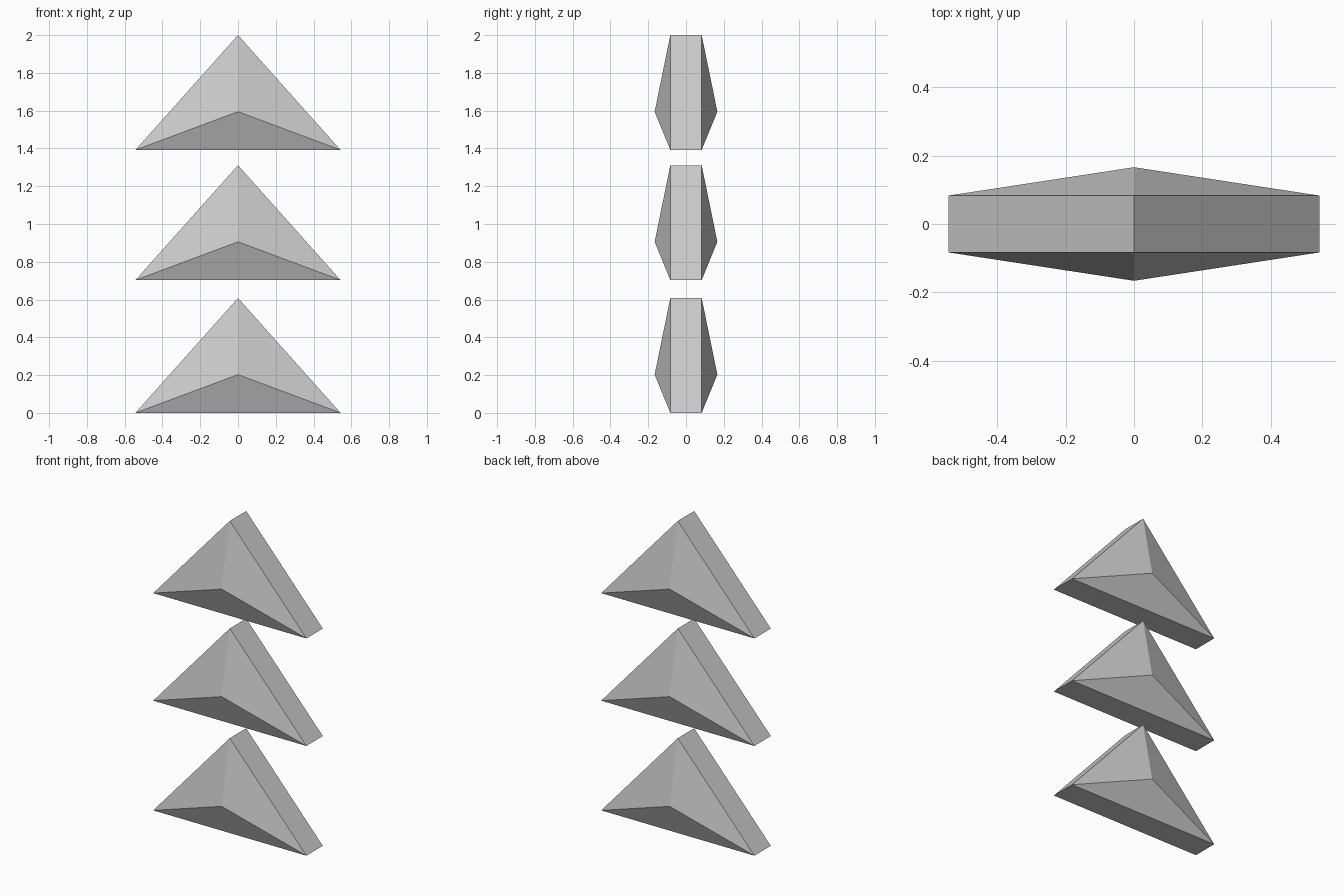
import bpy
import bmesh

if "Cube" in bpy.data.objects:
    bpy.data.objects.remove(bpy.data.objects["Cube"])

HALF_W, HEIGHT = 0.543, 0.608   # triangle profile
RIM_Y, PEAK_Y = 0.083, 0.166    # half depth at the rim and at the centre point


def faceted_triangle(name, z):
    """Triangular plate whose front and back rise to a centre point."""
    bm = bmesh.new()
    profile = [(-HALF_W, 0), (HALF_W, 0), (0, HEIGHT)]
    face = bm.faces.new([bm.verts.new((x, -RIM_Y, h)) for x, h in profile])

    # Thickness
    bm.normal_update()
    moved = bmesh.ops.extrude_face_region(bm, geom=[face], use_keep_orig=True)
    new_verts = [g for g in moved["geom"] if isinstance(g, bmesh.types.BMVert)]
    bmesh.ops.translate(bm, verts=new_verts, vec=(0, 2 * RIM_Y, 0))
    bmesh.ops.recalc_face_normals(bm, faces=bm.faces)

    # Raised centre points on front and back
    caps = [f for f in bm.faces if len(f.verts) == 3]
    centres = bmesh.ops.poke(bm, faces=caps, center_mode='MEAN')["verts"]
    for v in centres:
        v.co.y = PEAK_Y if v.co.y > 0 else -PEAK_Y
    bmesh.ops.recalc_face_normals(bm, faces=bm.faces)

    mesh = bpy.data.meshes.new(name)
    bm.to_mesh(mesh)
    bm.free()
    obj = bpy.data.objects.new(name, mesh)
    obj.location.z = z
    bpy.context.collection.objects.link(obj)


# Stack of three arrowheads
for name, z in (("lower_arrow", 0.0), ("middle_arrow", 0.703), ("upper_arrow", 1.392)):
    faceted_triangle(name, z)
